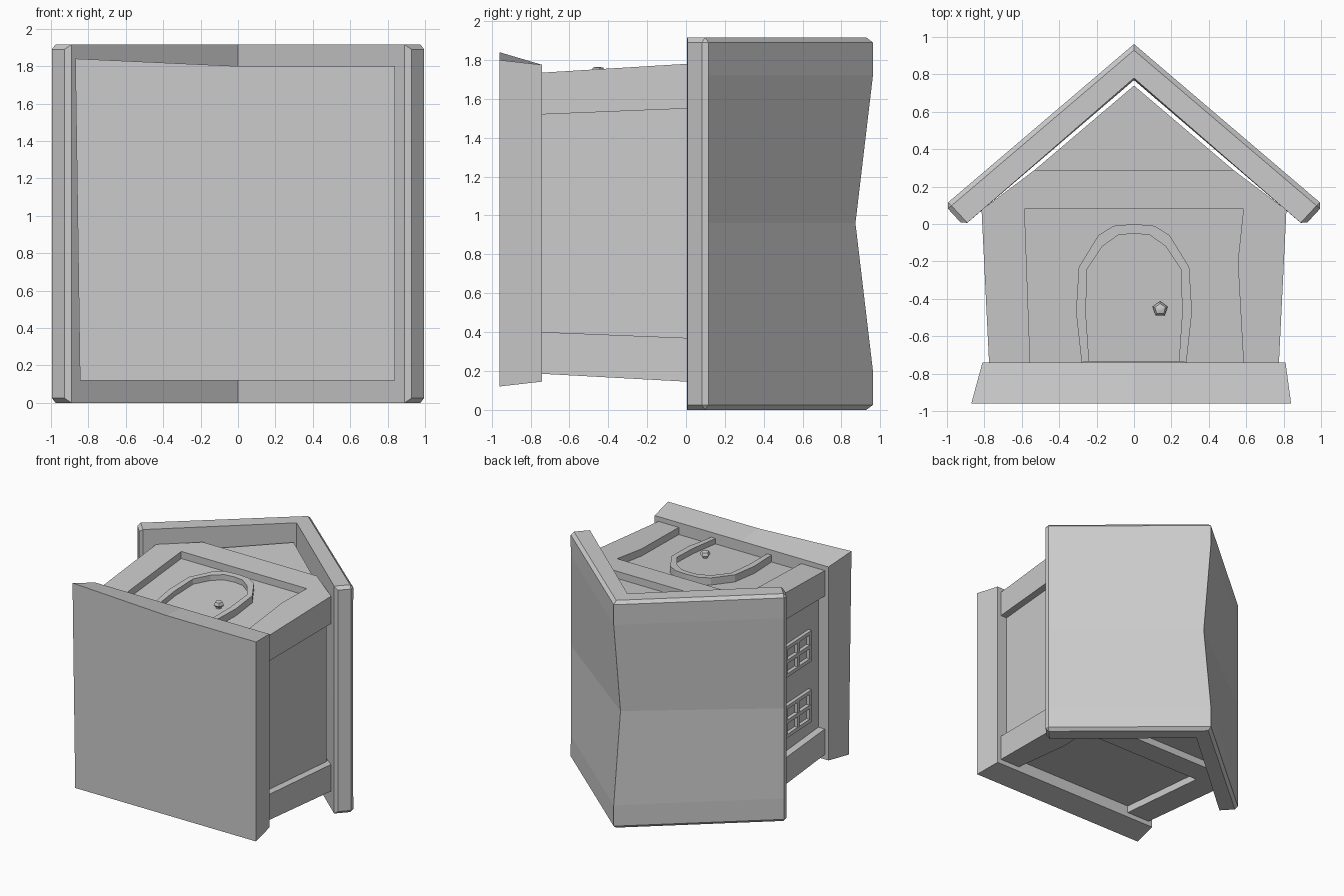
import bpy, bmesh
from math import sin, cos, pi

if "Cube" in bpy.data.objects:
    bpy.data.objects.remove(bpy.data.objects["Cube"])


def loft(name, rings, bevel_pick=None):
    """Skin equal-length rings of 3D points, cap both ends, optionally bevel some edges."""
    bm = bmesh.new()
    vs = [[bm.verts.new(p) for p in ring] for ring in rings]
    n = len(rings[0])
    for a, b in zip(vs, vs[1:]):
        for i in range(n):
            j = (i + 1) % n
            bm.faces.new((a[i], a[j], b[j], b[i]))
    bm.faces.new(vs[0])
    bm.faces.new(vs[-1])
    bmesh.ops.recalc_face_normals(bm, faces=bm.faces[:])
    if bevel_pick:
        edges = [e for e in bm.edges if bevel_pick(e.verts[0].co, e.verts[1].co)]
        bmesh.ops.bevel(bm, geom=edges, offset=0.025, segments=1,
                        affect='EDGES', profile=0.5)
    me = bpy.data.meshes.new(name)
    bm.to_mesh(me)
    bm.free()
    ob = bpy.data.objects.new(name, me)
    bpy.context.collection.objects.link(ob)
    return ob


def prism(name, pts, low, high):
    """Extrude an xy outline along z; low and high are functions of y."""
    return loft(name, [[(x, y, f(y)) for x, y in pts] for f in (low, high)])


def mirrored(half):
    """Half outline (x > 0, ending on or near the axis) -> full outline."""
    return half + [(-x, y) for x, y in reversed(half) if abs(x) > 1e-6]


def slope(a, b):
    """Linear value: a at y=-0.74, b at y=0."""
    return lambda y: a + (b - a) * (y + 0.74) / 0.74


# Flared base slab
bottom = [(-.87, 1.84), (0, 1.80), (.84, 1.80), (.84, .12), (-.845, .12)]
top = [(-.81, 1.775), (0, 1.775), (.81, 1.775), (.81, .145), (-.81, .145)]
loft("base", [[(x, -.96, z) for x, z in bottom], [(x, -.74, z) for x, z in top]])

# Recessed walls with gable
wall_front = slope(1.675, 1.72)
prism("walls", mirrored([(.715, -.74), (.755, .1), (.53, .29), (0, .74)]),
      slope(.245, .205), wall_front)

# Front and back timber frames: corner posts with a cross beam
frame = [(.585, -.74), (.775, -.74), (.815, .075), (.53, .29), (-.53, .29),
         (-.815, .075), (-.775, -.74), (-.555, -.74), (-.585, .08),
         (.585, .08), (.555, -.2)]
prism("front_frame", frame, slope(1.52, 1.55), slope(1.735, 1.78))
prism("back_frame", frame, slope(.185, .145), slope(.40, .37))

# Roof with a sagging ridge
Z1 = 1.915
rings = []
for z, sag in ((0, 0), (.2, 0), (.96, .09), (1.72, 0), (Z1, 0)):
    rings.append([(1.012, .1, z), (0, .962 - sag, z), (-1.012, .1, z),
                  (-.91, -.01, z), (0, .78 - sag * .12, z), (.91, -.01, z)])


def roof_edge(a, b):
    outer = all(abs(v.x) > 1 or v.y > .85 for v in (a, b))
    cap = abs(a.z - b.z) < 1e-4 and (a.z < 1e-4 or a.z > Z1 - 1e-4)
    eave = abs(a.x) > .9 and abs(b.x) > .9
    return (cap and outer) or eave


loft("roof", rings, roof_edge)

# Arched door surround, door leaf and five-sided knob
outer = [(.28, -.74), (.31, -.47), (.295, -.23), (.19, -.06), (.11, -.01), (0, 0)]
inner = [(.24, -.735), (.258, -.47), (.25, -.24), (.17, -.12), (.085, -.06), (0, -.05)]
right = outer + inner[::-1]
for side, s in (("right", 1), ("left", -1)):
    prism("door_surround_" + side, [(x * s, y) for x, y in right],
          lambda y: wall_front(y) - .02, lambda y: wall_front(y) + .06)
prism("door", mirrored(inner), lambda y: wall_front(y) - .02,
      lambda y: wall_front(y) + .015)


def pentagon(r, z):
    return [(.14 + r * sin(2 * pi * i / 5), -.455 + r * cos(2 * pi * i / 5), z)
            for i in range(5)]


loft("door_knob", [pentagon(.02, 1.68), pentagon(.022, 1.72),
                   pentagon(.042, 1.735), pentagon(.03, 1.76), pentagon(.008, 1.765)])


# Two four-pane windows on the left wall
def bar(name, y0, y1, z0, z1, out):
    def ring(z):
        face = lambda y: -.715 - .0476 * (y + .74)
        return [(face(y0) + .02, y0, z), (face(y1) + .02, y1, z),
                (face(y1) - out, y1, z), (face(y0) - out, y0, z)]
    return loft(name, [ring(z0), ring(z1)])


for w, (z0, z1) in enumerate(((.51, .78), (1.02, 1.28)), 1):
    y0, y1, t = -.60, -.23, .03
    for k, z in enumerate((z0, (z0 + z1 - t) / 2, z1 - t), 1):
        bar(f"window_{w}_rail_{k}", y0, y1, z, z + t, .03)
    for k, y in enumerate((y0, (y0 + y1 - t) / 2, y1 - t), 1):
        bar(f"window_{w}_stile_{k}", y, y + t, z0 + .002, z1 - .002, .028)
